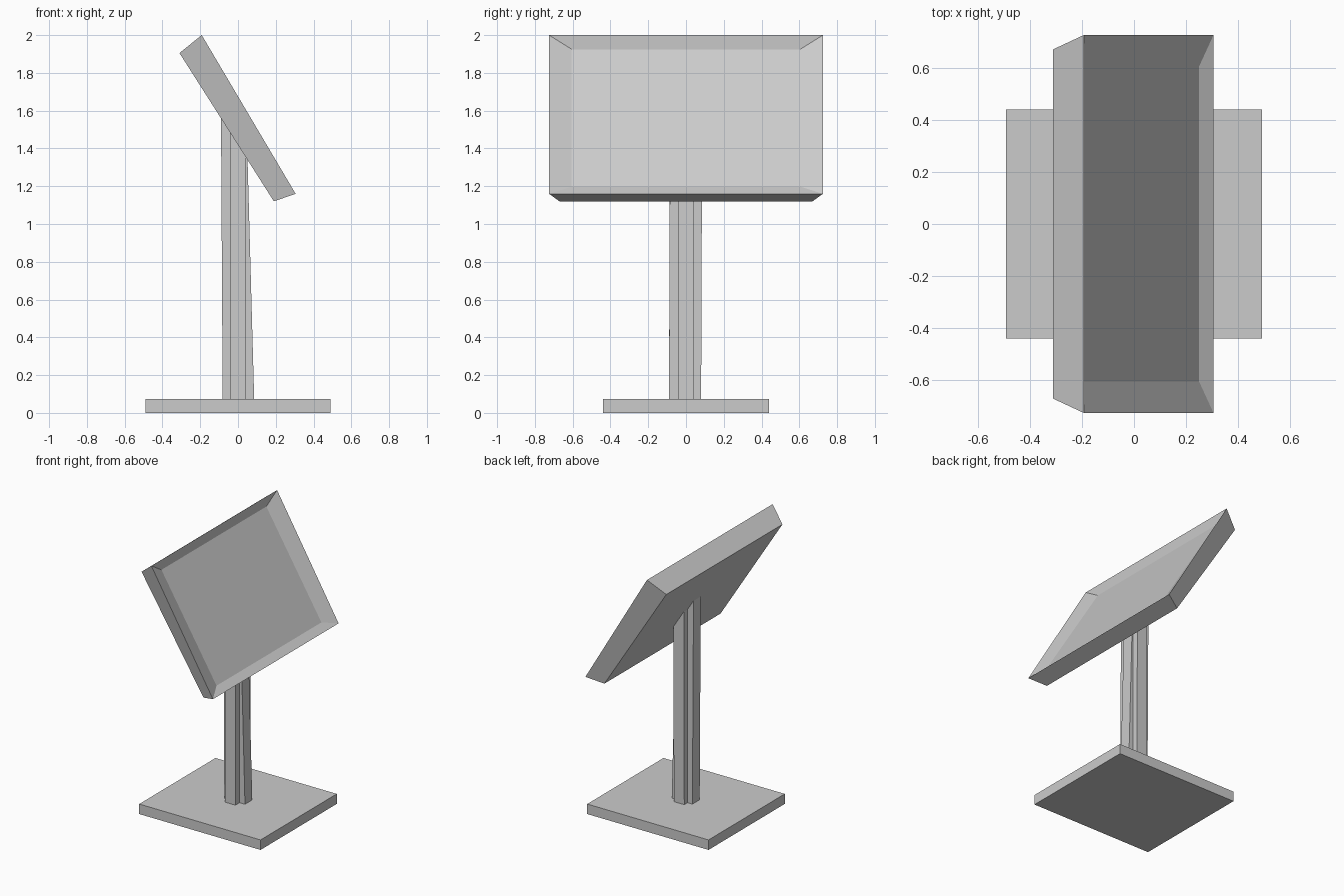
import bpy

if "Cube" in bpy.data.objects:
    bpy.data.objects.remove(bpy.data.objects["Cube"])


def make(name, verts, faces):
    mesh = bpy.data.meshes.new(name)
    mesh.from_pydata(verts, [], faces)
    obj = bpy.data.objects.new(name, mesh)
    bpy.context.collection.objects.link(obj)
    return obj


def loft(name, rings, cap_start=True):
    """Join matching rings of points with quads and cap the ends."""
    n = len(rings[0])
    verts = [p for r in rings for p in r]
    faces = [(k * n + i, k * n + (i + 1) % n, (k + 1) * n + (i + 1) % n, (k + 1) * n + i)
             for k in range(len(rings) - 1) for i in range(n)]
    if cap_start:
        faces.append(tuple(reversed(range(n))))
    faces.append(tuple(range((len(rings) - 1) * n, len(rings) * n)))
    return make(name, verts, faces)


# Base plate
def rect(hx, hy, z):
    return [(-hx, -hy, z), (hx, -hy, z), (hx, hy, z), (-hx, hy, z)]


loft("base_plate", [rect(0.49, 0.44, 0), rect(0.49, 0.44, 0.073)])


# Cross-section post, cut at the slope of the panel back
def cross(x0, x1, y0, y1, t=0.042):
    return [(-t, y0), (t, y0), (t, -t), (x1, -t), (x1, t), (t, t),
            (t, y1), (-t, y1), (-t, t), (x0, t), (x0, -t), (-t, -t)]


bottom = [(x, y, 0.06) for x, y in cross(-0.081, 0.086, -0.09, 0.08)]
top = [(x, y, 1.44 - 1.57 * x) for x, y in cross(-0.09, 0.05, -0.085, 0.085)]
loft("post", [bottom, top])


# Tilted panel: smaller back, wider front rim, sloped recess in the front
def slope(low, high, hy):
    (xl, zl), (xh, zh) = low, high
    return [(xl, -hy, zl), (xl, hy, zl), (xh, hy, zh), (xh, -hy, zh)]


loft("tilted_panel", [
    slope((0.19, 1.12), (-0.31, 1.905), 0.67),
    slope((0.305, 1.16), (-0.192, 2.0), 0.725),
    slope((0.25, 1.198), (-0.195, 1.925), 0.605),
])
